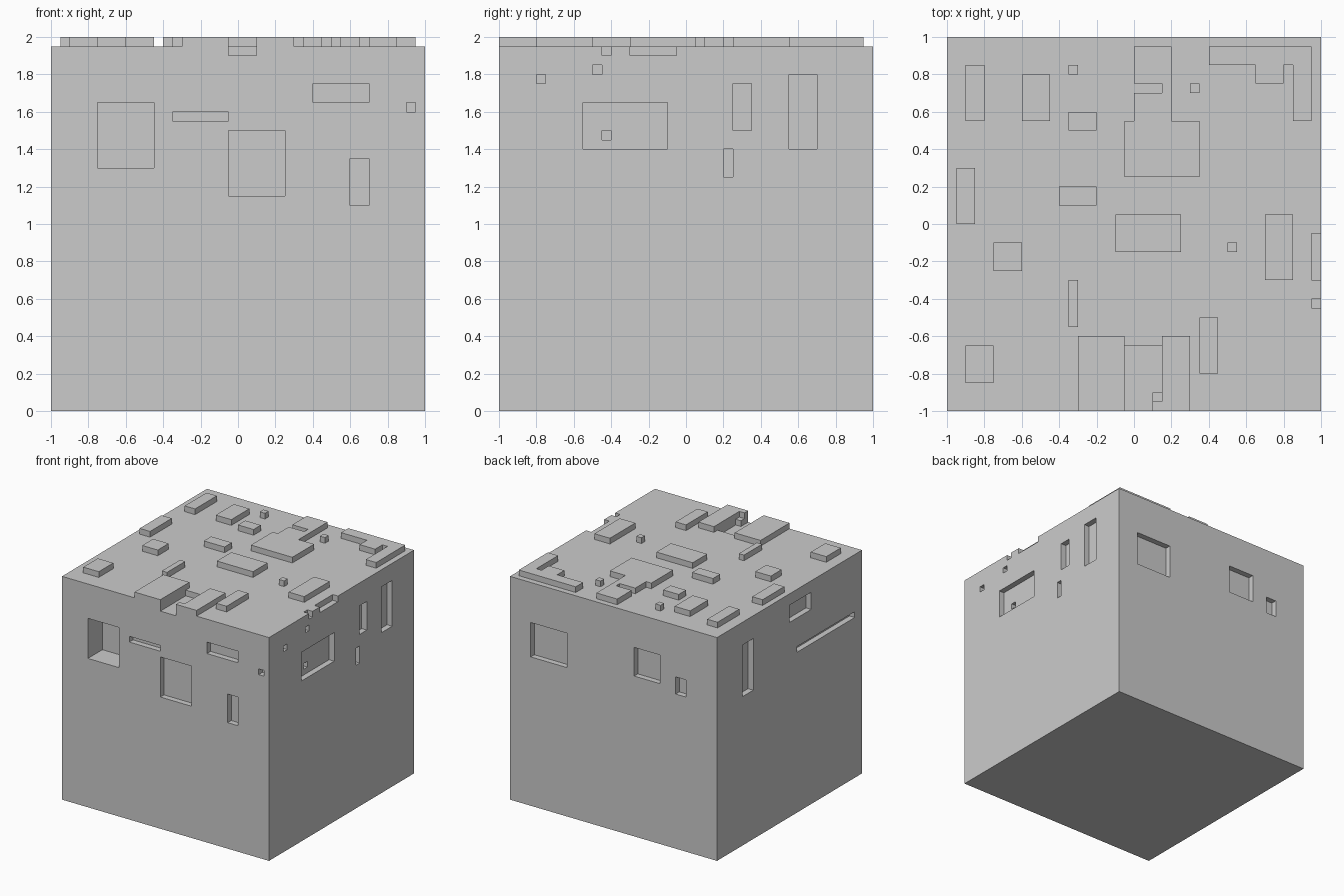
import bpy, bmesh

if "Cube" in bpy.data.objects:
    bpy.data.objects.remove(bpy.data.objects["Cube"])

TOP = 1.95      # main block height, raised tiles add 0.05
OUT = 0.1       # how far cutters stick out of the surface


def rect(x0, x1, y0, y1):
    return [(x0, y0), (x1, y0), (x1, y1), (x0, y1)]


def prism(bm, outline, z0, z1):
    face = bm.faces.new([bm.verts.new((x, y, z0)) for x, y in outline])
    ext = bmesh.ops.extrude_face_region(bm, geom=[face], use_keep_orig=True)
    verts = [v for v in ext["geom"] if isinstance(v, bmesh.types.BMVert)]
    bmesh.ops.translate(bm, verts=verts, vec=(0, 0, z1 - z0))


def make(name, prisms):
    bm = bmesh.new()
    for outline, z0, z1 in prisms:
        prism(bm, outline, z0, z1)
    bmesh.ops.recalc_face_normals(bm, faces=bm.faces[:])
    mesh = bpy.data.meshes.new(name)
    bm.to_mesh(mesh)
    bm.free()
    ob = bpy.data.objects.new(name, mesh)
    bpy.context.collection.objects.link(ob)
    return ob


def cut(body, name, prisms):
    cutter = make(name, prisms)
    cutter.hide_render = True
    bpy.context.view_layer.objects.active = body
    mod = body.modifiers.new(name, "BOOLEAN")
    mod.operation = "DIFFERENCE"
    mod.solver = "EXACT"
    mod.object = cutter
    bpy.ops.object.modifier_apply(modifier=mod.name)
    bpy.data.objects.remove(cutter)


# main block
block = make("main_block", [(rect(-1, 1, -1, 1), 0, TOP)])

# front recesses: x0, x1, z0, z1, depth
front = [(-.75, -.45, 1.3, 1.65, .2), (-.35, -.05, 1.55, 1.6, .05),
         (-.05, .25, 1.15, 1.5, .05), (.4, .7, 1.65, 1.75, .05),
         (.6, .7, 1.1, 1.35, .05), (.9, .95, 1.6, 1.65, .05)]
cut(block, "front_recesses",
    [(rect(a, b, -1 - OUT, -1 + d), z0, z1) for a, b, z0, z1, d in front])

# back recesses: x0, x1, z0, z1
back = [(.45, .8, 1.3, 1.6), (-.45, -.2, 1.4, 1.65), (-.7, -.6, 1.35, 1.5)]
cut(block, "back_recesses",
    [(rect(a, b, .95, 1 + OUT), z0, z1) for a, b, z0, z1 in back])

# right recesses and the two rim notches: y0, y1, z0, z1
right = [(-.8, -.75, 1.75, 1.8), (-.5, -.45, 1.8, 1.85), (-.55, -.1, 1.4, 1.65),
         (.2, .25, 1.25, 1.4), (.25, .35, 1.5, 1.75), (.55, .7, 1.4, 1.8),
         (-.3, -.05, 1.9, TOP + OUT), (-.45, -.4, 1.9, TOP + OUT)]
cut(block, "right_recesses",
    [(rect(.95, 1 + OUT, a, b), z0, z1) for a, b, z0, z1 in right])
cut(block, "right_inner_hole", [(rect(.9, 1 + OUT, -.45, -.4), 1.45, 1.5)])

# left recesses: y0, y1, z0, z1
left = [(.5, .65, 1.3, 1.75), (-.3, 0, 1.7, 1.85), (-.9, -.1, 1.4, 1.45)]
cut(block, "left_recesses",
    [(rect(-1 - OUT, -.95, a, b), z0, z1) for a, b, z0, z1 in left])

# channel sunk into the top at the front edge
channel = [(-.05, -1 - OUT), (.1, -1 - OUT), (.1, -.9), (.15, -.9),
           (.15, -.65), (-.05, -.65)]
cut(block, "front_channel", [(channel, 1.9, TOP + OUT)])

# raised rectangular tiles: x0, x1, y0, y1
tiles = [(-.9, -.8, .55, .85), (-.6, -.45, .55, .8), (-.35, -.3, .8, .85),
         (-.35, -.2, .5, .6), (-.4, -.2, .1, .2), (-.95, -.85, 0, .3),
         (-.75, -.6, -.25, -.1), (-.35, -.3, -.55, -.3), (-.9, -.75, -.85, -.65),
         (-.1, .25, -.15, .05), (.5, .55, -.15, -.1), (.7, .85, -.3, .05),
         (.35, .45, -.8, -.5), (.3, .35, .7, .75)]
make("raised_tiles", [(rect(*t), TOP, 2) for t in tiles])

# raised blocks beside the channel
make("channel_left_block", [(rect(-.3, -.05, -1, -.6), TOP, 2)])
make("channel_right_block", [([(.1, -1), (.3, -1), (.3, -.6), (.15, -.6),
                               (.15, -.95), (.1, -.95)], TOP, 2)])

# stepped raised plates near the back
make("centre_plate", [([(-.05, .25), (.35, .25), (.35, .55), (.2, .55), (.2, .95),
                        (0, .95), (0, .75), (.15, .75), (.15, .7), (0, .7),
                        (0, .55), (-.05, .55)], TOP, 2)])
make("corner_plate", [([(.4, .85), (.65, .85), (.65, .75), (.8, .75), (.8, .85),
                        (.85, .85), (.85, .55), (.95, .55), (.95, .95),
                        (.4, .95)], TOP, 2)])
